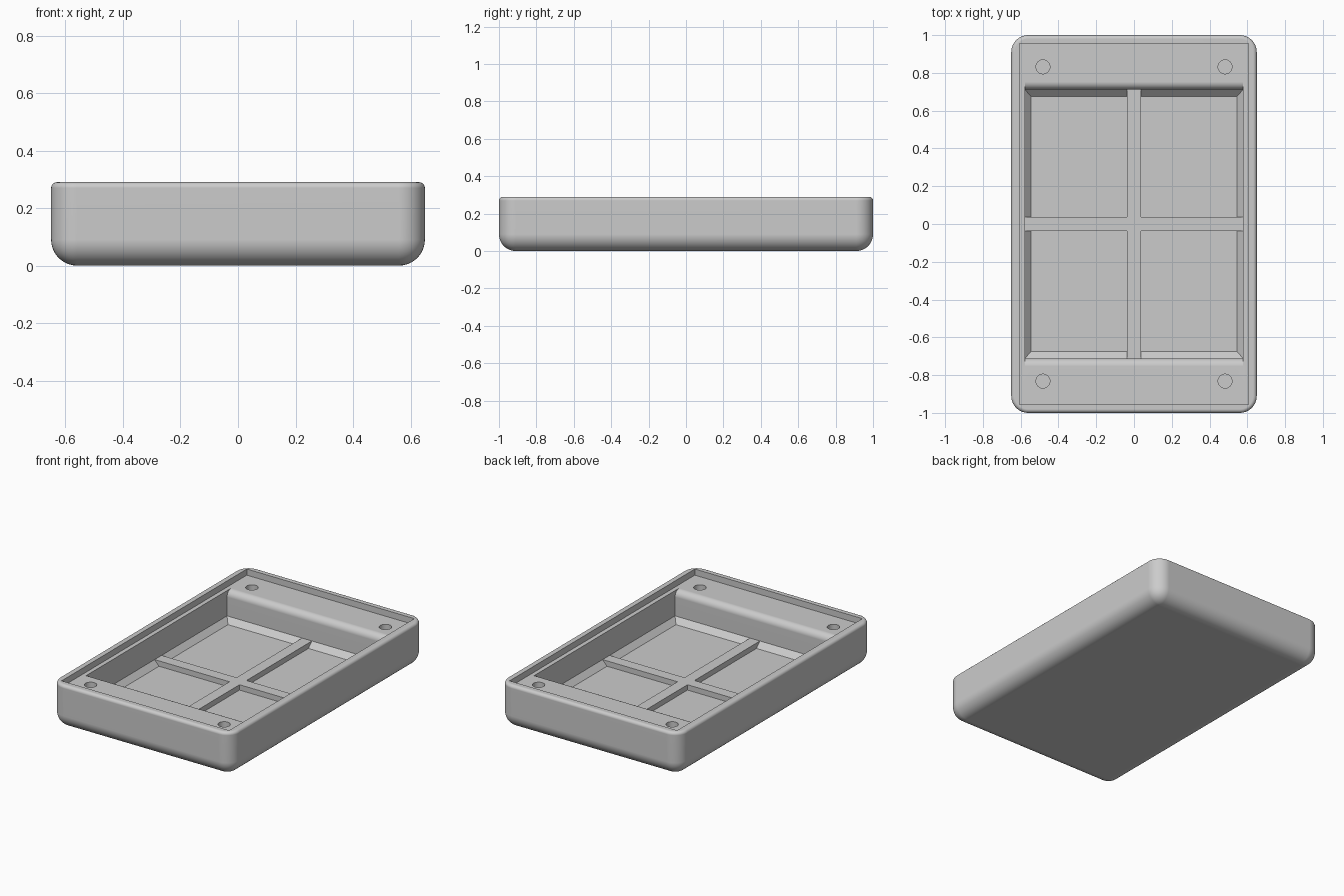
import bpy, bmesh, math

if "Cube" in bpy.data.objects:
    bpy.data.objects.remove(bpy.data.objects["Cube"])

grey = bpy.data.materials.new("light_grey")
grey.use_nodes = True
grey.diffuse_color = (0.6, 0.6, 0.6, 1)
grey.node_tree.nodes["Principled BSDF"].inputs["Base Color"].default_value = (0.6, 0.6, 0.6, 1)


def add_object(name, bm):
    bmesh.ops.recalc_face_normals(bm, faces=bm.faces)
    mesh = bpy.data.meshes.new(name)
    bm.to_mesh(mesh)
    bm.free()
    obj = bpy.data.objects.new(name, mesh)
    bpy.context.collection.objects.link(obj)
    mesh.materials.append(grey)
    return obj


def loft(name, outlines):
    """Closed solid through stacked outlines with equal point counts."""
    bm = bmesh.new()
    rings = [[bm.verts.new(p) for p in outline] for outline in outlines]
    n = len(rings[0])
    for low, high in zip(rings, rings[1:]):
        for i in range(n):
            j = (i + 1) % n
            bm.faces.new((low[i], low[j], high[j], high[i]))
    bm.faces.new(rings[0])
    bm.faces.new(rings[-1])
    return add_object(name, bm)


def rect(hx, hy, z):
    return [(-hx, -hy, z), (hx, -hy, z), (hx, hy, z), (-hx, hy, z)]


def circle(cx, cy, r, z, n=32):
    return [(cx + r * math.cos(math.tau * i / n),
             cy + r * math.sin(math.tau * i / n), z) for i in range(n)]


def activate(obj):
    bpy.ops.object.select_all(action='DESELECT')
    obj.select_set(True)
    bpy.context.view_layer.objects.active = obj


def cut(target, cutter):
    activate(target)
    mod = target.modifiers.new("cut", 'BOOLEAN')
    mod.operation, mod.solver, mod.object = 'DIFFERENCE', 'EXACT', cutter
    bpy.ops.object.modifier_apply(modifier=mod.name)
    bpy.data.objects.remove(cutter)


# Outer body: large rounding on sides and bottom, small rounding on the rim
HX, HY, H = 0.65, 1.0, 0.29
LEDGE, FLOOR, RIB = 0.25, 0.05, 0.085
bm = bmesh.new()
bmesh.ops.create_cube(bm, size=1)
for v in bm.verts:
    v.co = (v.co.x * 2 * HX, v.co.y * 2 * HY, (v.co.z + 0.5) * H)


def on_top(edge):
    return all(v.co.z > H - 0.001 for v in edge.verts)


bmesh.ops.bevel(bm, geom=[e for e in bm.edges if not on_top(e)], offset=0.09,
                segments=10, profile=0.5, affect='EDGES')
bmesh.ops.bevel(bm, geom=[e for e in bm.edges if on_top(e)], offset=0.02,
                segments=5, profile=0.5, affect='EDGES')
body = add_object("tray_body", bm)

# Shallow lid recess inside the rim
cut(body, loft("recess_cutter", [rect(0.605, 0.955, LEDGE), rect(0.605, 0.955, H + 0.1)]))

# Deep cavity: chamfered floor, straight walls, rounded end ledges
levels = [rect(0.545, 0.675, FLOOR), rect(0.577, 0.711, RIB)]
R = 0.042
for i in range(9):
    a = math.pi / 2 * i / 8
    levels.append(rect(0.577, 0.711 + R * (1 - math.cos(a)), LEDGE - R + R * math.sin(a)))
levels.append(rect(0.577, 0.711 + R, LEDGE + 0.01))
cut(body, loft("cavity_cutter", levels))

# Screw holes in the end ledges
for sx in (-1, 1):
    for sy in (-1, 1):
        cut(body, loft("hole_cutter", [circle(sx * 0.482, sy * 0.832, 0.037, z)
                                       for z in (LEDGE - 0.1, LEDGE + 0.02)]))

activate(body)
bpy.ops.object.shade_smooth_by_angle(angle=math.radians(30))
weighted = body.modifiers.new("even_normals", 'WEIGHTED_NORMAL')
weighted.keep_sharp = True

# Cross-shaped divider ribs, with ends set into the walls
W, LX, LY = 0.036, 0.59, 0.725
quarter = [(LX, W), (W, W), (W, LY)]
half = quarter + [(-x, y) for x, y in reversed(quarter)]
outline = half + [(-x, -y) for x, y in half]
loft("divider_ribs", [[(x, y, z) for x, y in outline] for z in (FLOOR - 0.01, RIB)])
